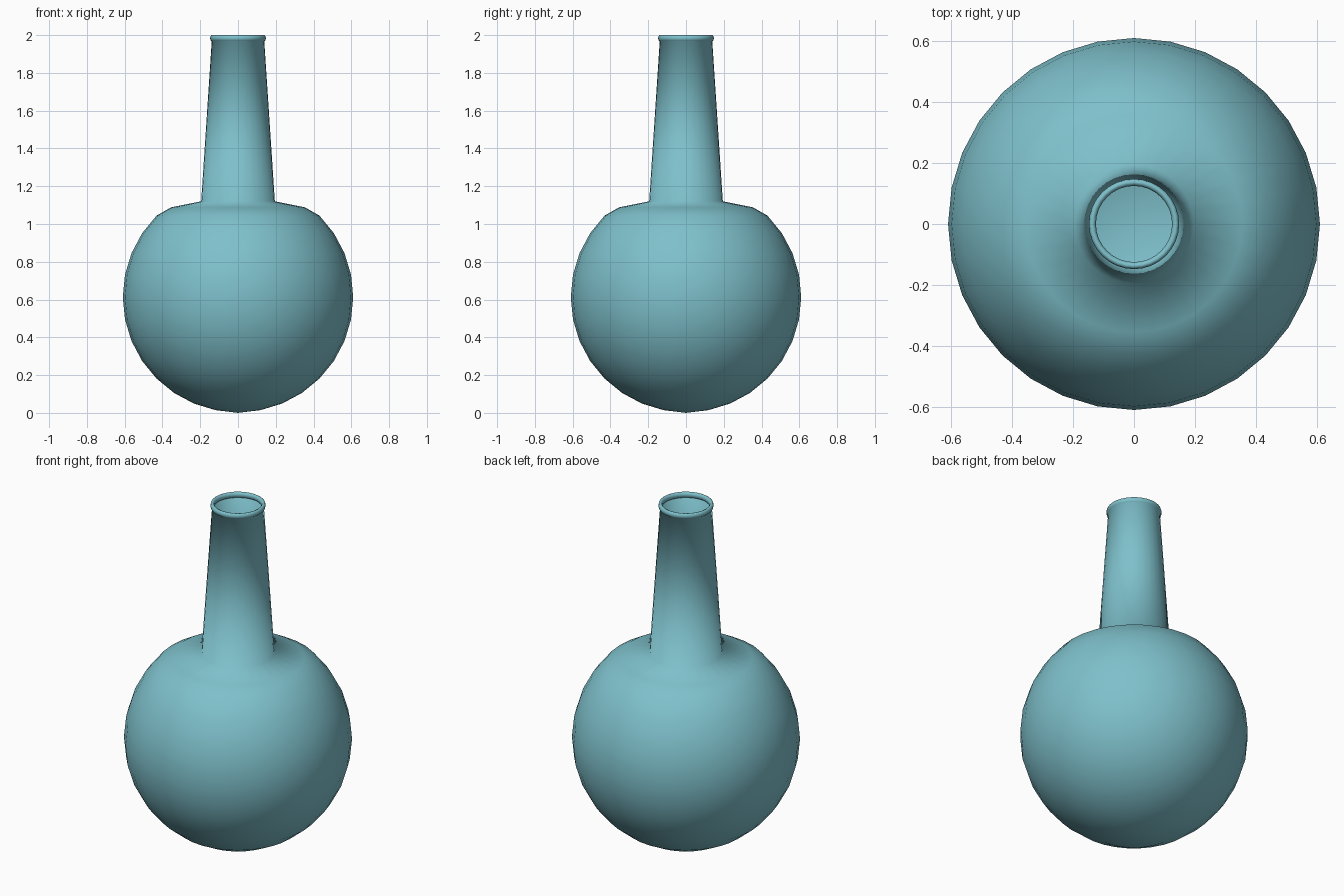
import bpy, bmesh
from math import sin, cos, pi, radians

if "Cube" in bpy.data.objects:
    bpy.data.objects.remove(bpy.data.objects["Cube"])

SIDES = 32


def lathe(name, profile, mat):
    """Revolve (radius, z) points about the z axis; radius 0 makes a pole."""
    bm = bmesh.new()
    rings = []
    for r, z in profile:
        if r < 1e-5:
            rings.append([bm.verts.new((0, 0, z))] * SIDES)
        else:
            rings.append([bm.verts.new((r * cos(2 * pi * i / SIDES),
                                        r * sin(2 * pi * i / SIDES), z))
                          for i in range(SIDES)])
    for a, b in zip(rings, rings[1:]):
        for i in range(SIDES):
            j = (i + 1) % SIDES
            corners = list(dict.fromkeys((a[i], a[j], b[j], b[i])))
            bm.faces.new(corners)
    for f in bm.faces:
        f.smooth = True
    mesh = bpy.data.meshes.new(name)
    bm.to_mesh(mesh)
    bm.free()
    mesh.materials.append(mat)
    obj = bpy.data.objects.new(name, mesh)
    bpy.context.collection.objects.link(obj)
    return obj


glass = bpy.data.materials.new("teal_glass")
glass.diffuse_color = (0.21, 0.53, 0.60, 1)
glass.use_nodes = True
glass.node_tree.nodes["Principled BSDF"].inputs["Base Color"].default_value = glass.diffuse_color

# Round body, from the bottom pole up to 45 degrees above the middle
R, CZ = 0.61, 0.613
profile = [(R * cos(radians(-90 + 11.25 * k)), CZ + R * sin(radians(-90 + 11.25 * k)))
           for k in range(13)]
profile[0] = (0, 0)
# Flattened shoulder and tapered neck
profile += [(0.355, 1.088), (0.195, 1.12), (0.139, 1.968)]
# Rolled lip, ending just inside the open mouth
profile += [(0.145, 1.971), (0.148, 1.984), (0.145, 1.996), (0.138, 2.0),
            (0.130, 1.997), (0.125, 1.987), (0.127, 1.972), (0.135, 1.966)]
lathe("round_flask", profile, glass)
